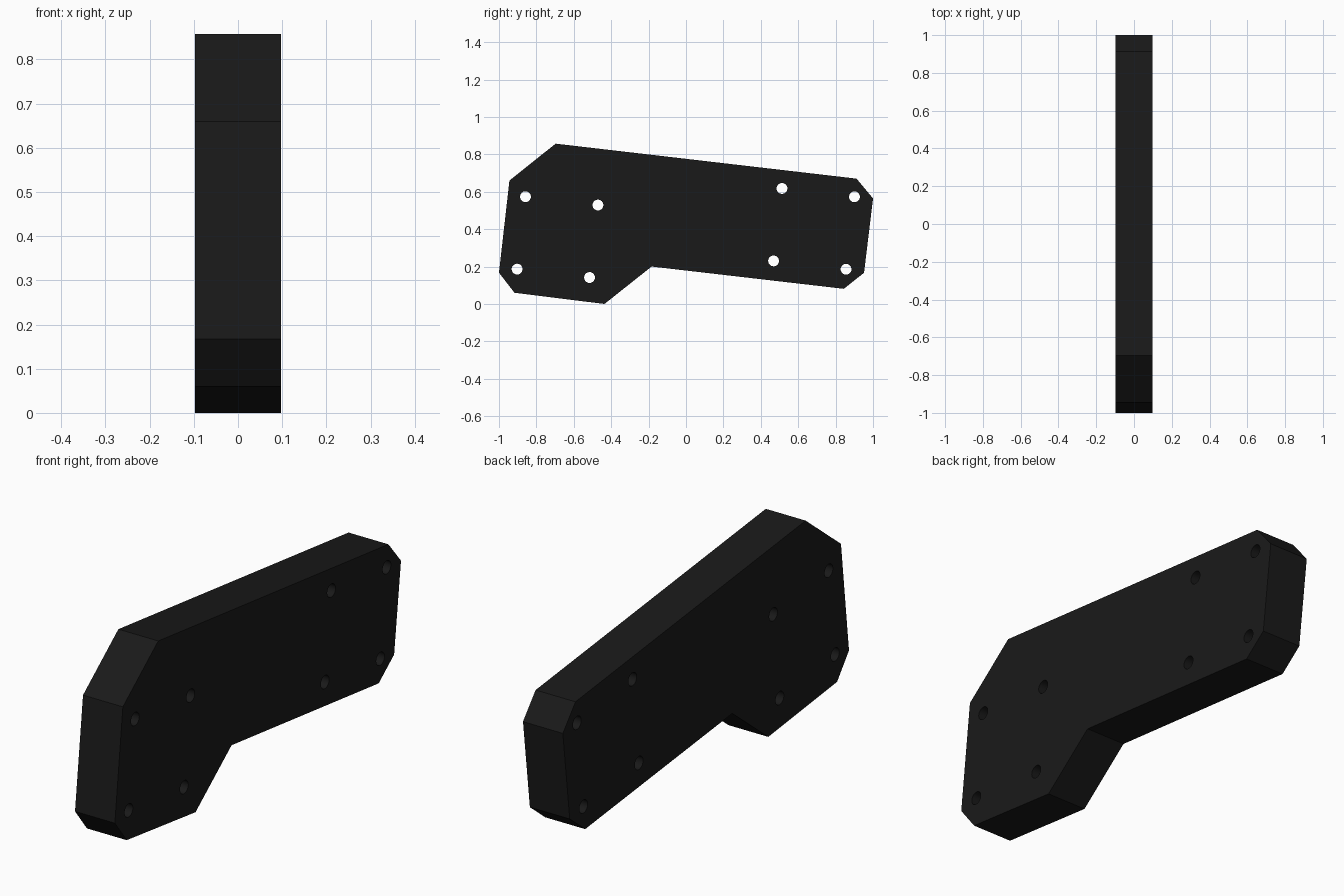
import bpy
import bmesh
import math
from mathutils import Matrix, Vector

cube = bpy.data.objects.get("Cube")
if cube:
    bpy.data.objects.remove(cube, do_unlink=True)

HALF_THICKNESS = 0.0975
HOLE_RADIUS = 0.029
HOLE_SIDES = 32
TILT = math.radians(-6.6)
HOLE_SPACING = 0.39

# Side outline as (y, z) points
outline = [(-0.697, 0.857), (0.912, 0.67), (1.0, 0.564), (0.952, 0.167),
           (0.844, 0.081), (-0.184, 0.2), (-0.436, 0.0), (-0.917, 0.06),
           (-1.0, 0.167), (-0.944, 0.66)]

# Each end has four bolt holes at the corners of a tilted square
square_centres = [(-0.687, 0.3575), (0.6845, 0.4015)]


def square_corners(centre):
    h = HOLE_SPACING / 2
    turn = Matrix.Rotation(TILT, 2)
    return [Vector(centre) + turn @ Vector((sx * h, sy * h))
            for sx in (-1, 1) for sy in (-1, 1)]


def circle(centre):
    step = math.tau / HOLE_SIDES
    return [(centre[0] + HOLE_RADIUS * math.cos(i * step),
             centre[1] + HOLE_RADIUS * math.sin(i * step))
            for i in range(HOLE_SIDES)]


def add_loop(curve, points):
    spline = curve.splines.new('POLY')
    spline.points.add(len(points) - 1)
    for point, (a, b) in zip(spline.points, points):
        point.co = (a, b, 0, 1)
    spline.use_cyclic_u = True


# Filled profile with holes, extruded to the plate thickness
profile = bpy.data.curves.new("plate_profile", 'CURVE')
profile.dimensions = '2D'
profile.fill_mode = 'BOTH'
profile.extrude = HALF_THICKNESS
add_loop(profile, outline)
for centre in square_centres:
    for corner in square_corners(centre):
        add_loop(profile, circle(corner))

plate = bpy.data.objects.new("angled_plate", profile)
bpy.context.collection.objects.link(plate)
bpy.ops.object.select_all(action='DESELECT')
plate.select_set(True)
bpy.context.view_layer.objects.active = plate
bpy.ops.object.convert(target='MESH')
plate = bpy.context.object

# Stand the plate upright and weld its walls to its faces
bm = bmesh.new()
bm.from_mesh(plate.data)
bm.transform(Matrix(((0, 0, 1, 0), (1, 0, 0, 0), (0, 1, 0, 0), (0, 0, 0, 1))))
bmesh.ops.remove_doubles(bm, verts=bm.verts, dist=0.0001)
bmesh.ops.recalc_face_normals(bm, faces=bm.faces)
bm.to_mesh(plate.data)
bm.free()
bpy.ops.object.shade_smooth_by_angle(angle=math.radians(25))

# Black finish
black = bpy.data.materials.new("matte_black")
black.use_nodes = True
colour = (0.01, 0.01, 0.01, 1)
black.diffuse_color = colour
black.node_tree.nodes["Principled BSDF"].inputs["Base Color"].default_value = colour
plate.data.materials.clear()
plate.data.materials.append(black)
